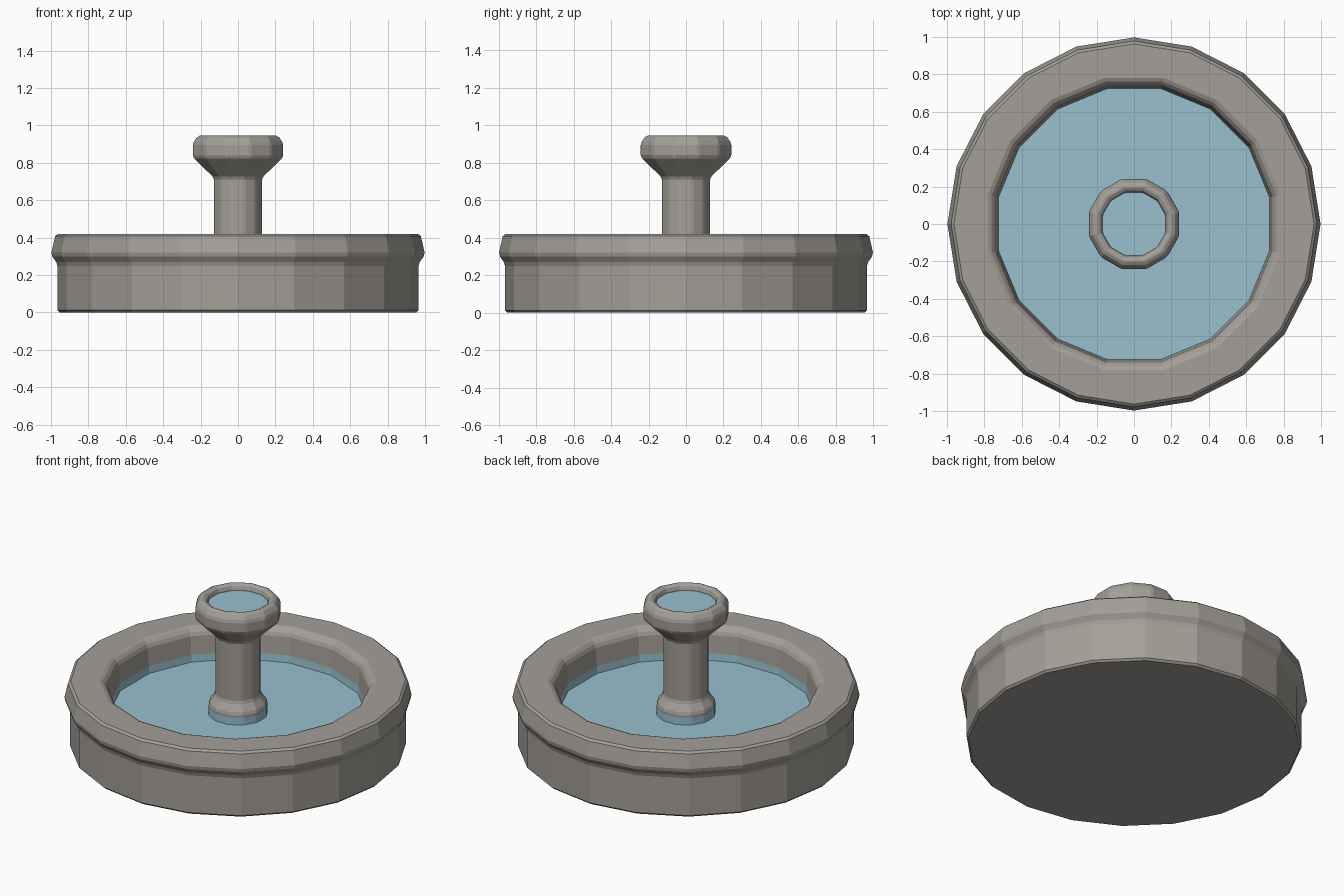
import bpy, bmesh
from math import sin, cos, pi

cube = bpy.data.objects.get("Cube")
if cube:
    bpy.data.objects.remove(cube, do_unlink=True)


def make_material(name, rgb):
    mat = bpy.data.materials.new(name)
    mat.use_nodes = True
    color = (*rgb, 1)
    mat.diffuse_color = color
    mat.node_tree.nodes["Principled BSDF"].inputs["Base Color"].default_value = color
    return mat


stone = make_material("warm grey stone", (0.37, 0.345, 0.315))
water = make_material("pale blue water", (0.32, 0.53, 0.62))
WATER_Z = 0.215
WET_Z = 0.26


def ring(bm, radius, z, sides, turn):
    """Closed loop of vertices; turn is the start angle in fractions of a side."""
    angles = [2 * pi * (i + turn) / sides for i in range(sides)]
    return [bm.verts.new((radius * cos(a), radius * sin(a), z)) for a in angles]


def lathe(bm, profile, sides, turn=0):
    """Skin rings along a (radius, height) profile and return the rings."""
    rings = [ring(bm, r, z, sides, turn) for r, z in profile]
    for low, high in zip(rings, rings[1:]):
        for i in range(sides):
            j = (i + 1) % sides
            bm.faces.new((low[i], low[j], high[j], high[i]))
    return rings


def loop_edges(bm, verts):
    return [bm.edges.get((a, b)) for a, b in zip(verts, verts[1:] + verts[:1])]


def finish(bm, name, materials, soften=0):
    mesh = bpy.data.meshes.new(name)
    bm.to_mesh(mesh)
    bm.free()
    for mat in materials:
        mesh.materials.append(mat)
    obj = bpy.data.objects.new(name, mesh)
    bpy.context.collection.objects.link(obj)
    if soften:
        bevel = obj.modifiers.new("worn edges", "BEVEL")
        bevel.width = soften
        bevel.segments = 1
        bevel.limit_method = "ANGLE"
        bevel.angle_limit = 0.5
    return obj


def paint_wet_band(bm):
    """Faces just above the pool surface take the water colour."""
    for face in bm.faces:
        z = face.calc_center_median().z
        face.material_index = int(WATER_Z < z < WET_Z and abs(face.normal.z) < 0.5)


# Basin: twenty-sided outside, sixteen-sided inside, joined by the flat rim
bm = bmesh.new()
outer = lathe(bm, [(0.965, 0), (0.965, 0.26), (1.0, 0.31), (0.975, 0.42)], 20)
bm.faces.new(outer[0])
inner = lathe(bm, [(0.785, 0.42), (0.752, 0.385), (0.741, WET_Z),
                   (0.738, WATER_Z), (0.735, 0.15)], 16, 0.5)
bm.faces.new(inner[-1])
bmesh.ops.triangle_fill(bm, use_beauty=True, normal=(0, 0, 1),
                        edges=loop_edges(bm, outer[-1]) + loop_edges(bm, inner[0]))
bmesh.ops.recalc_face_normals(bm, faces=bm.faces)
for face in bm.faces:
    center = face.calc_center_median()
    inside = center.xy.length < 0.76
    face.material_index = int(inside and WATER_Z < center.z < WET_Z)
finish(bm, "basin", [stone, water], 0.012)

# Column with flared foot and a cup on top
bm = bmesh.new()
rings = lathe(bm, [(0.172, 0.15), (0.172, WATER_Z), (0.172, WET_Z), (0.172, 0.285),
                   (0.133, 0.34), (0.133, 0.72), (0.25, 0.83), (0.25, 0.905),
                   (0.222, 0.945), (0.19, 0.945), (0.176, 0.925), (0.174, 0.88)],
              12, 0.5)
bm.faces.new(rings[0])
bm.faces.new(rings[-1])
bmesh.ops.recalc_face_normals(bm, faces=bm.faces)
paint_wet_band(bm)
finish(bm, "column_and_cup", [stone, water], 0.01)

# Water surfaces
for name, radius, z, sides in (("pool_water", 0.738, WATER_Z, 16),
                               ("cup_water", 0.176, 0.91, 12)):
    bm = bmesh.new()
    bm.faces.new(ring(bm, radius, z, sides, 0.5))
    finish(bm, name, [water])
